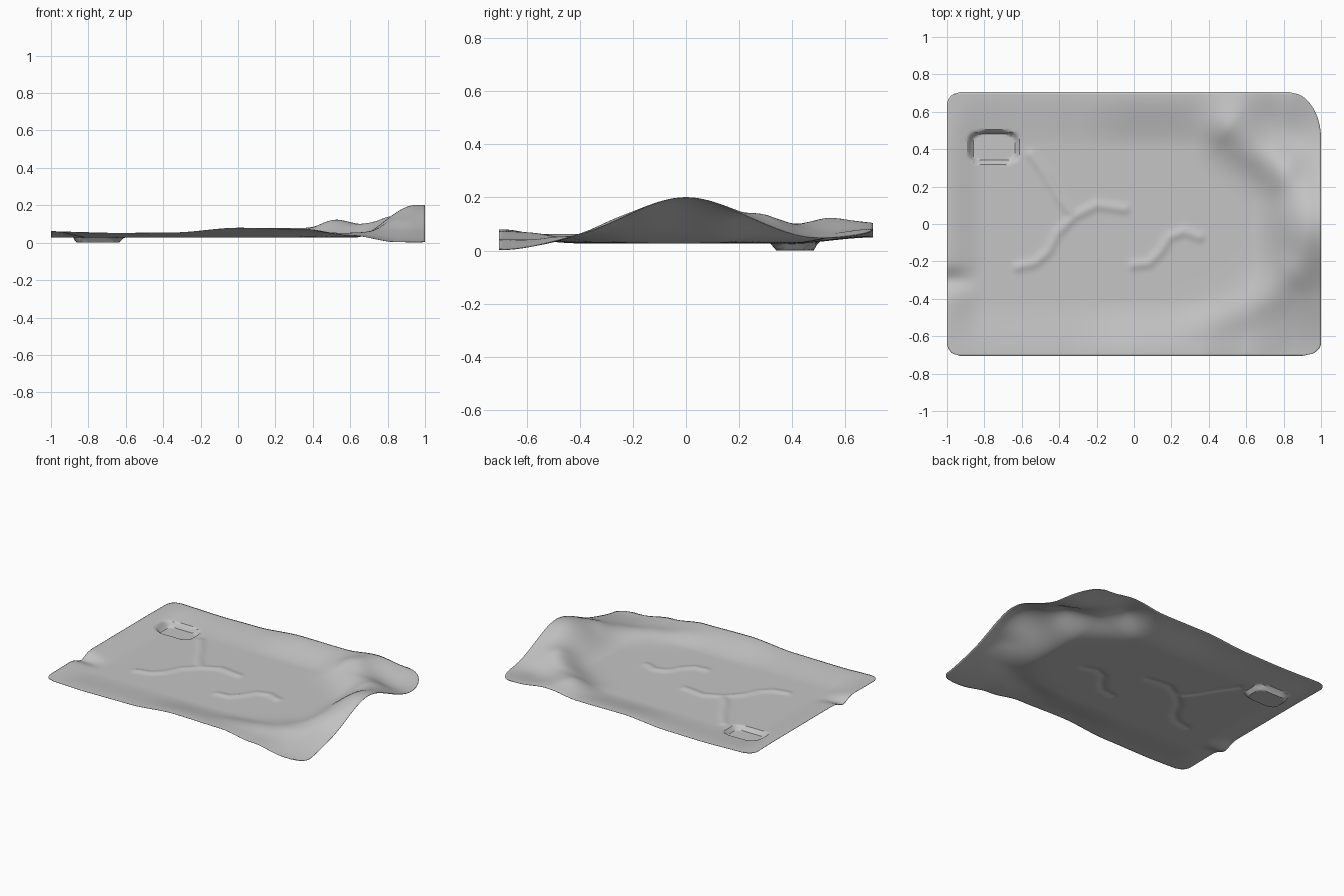
import bpy
import bmesh
from math import exp, sqrt
from mathutils import Vector
from mathutils.geometry import intersect_point_line

if "Cube" in bpy.data.objects:
    bpy.data.objects.remove(bpy.data.objects["Cube"], do_unlink=True)

HALF_X, HALF_Y = 1.0, 0.705
FLAT = 0.027


def smooth(a, b, v):
    t = min(max((v - a) / (b - a), 0), 1)
    return t * t * (3 - 2 * t)


def profile(points, v):
    """Eased height along an edge."""
    for (a, ha), (b, hb) in zip(points, points[1:]):
        if v <= b:
            return ha + (hb - ha) * smooth(a, b, v)
    return points[-1][1]


def ridge(path, width, x, y):
    """Soft fold, 1 on the path and fading to 0 away from it."""
    p, best = Vector((x, y, 0)), 9.0
    pts = [Vector((a, b, 0)) for a, b in path]
    for a, b in zip(pts, pts[1:]):
        t = min(max(intersect_point_line(p, a, b)[1], 0), 1)
        best = min(best, (p - a.lerp(b, t)).length)
    return exp(-(best / width) ** 2)


# Rise of the long edges and the small raised wrinkles
FRONT = [(-1, .03), (-.7, .022), (-.35, .025), (0, .05), (.35, .044),
         (.6, .012), (.85, -.025), (1, -.027)]
BACK = [(-1, .03), (-.6, .022), (-.35, .025), (0, .05), (.35, .048),
        (.6, .07), (.8, .05), (1, .025)]
WRINKLES = [
    [(-.62, -.23), (-.53, -.21), (-.46, -.15), (-.41, -.05), (-.32, .04), (-.2, .1), (-.05, .08)],
    [(-.32, .04), (-.4, .14), (-.47, .26), (-.55, .37)],
    [(0, -.22), (.08, -.21), (.14, -.15), (.19, -.07), (.27, -.04), (.35, -.07)],
]


def height(x, y):
    front, back = smooth(-.4, -.7, y), smooth(.4, .7, y)
    z = FLAT + front * profile(FRONT, x) + back * profile(BACK, x)
    # left edge curl with a pinched crease
    curl = smooth(-.8, -1, x) * (1 - exp(-((y + .3) / .06) ** 2))
    z += .033 * curl * (1 - front) * (1 - back)
    # lifted right edge
    z += .171 * smooth(.62, .95, x) * exp(-(y / .31) ** 2)
    # diagonal folds around the lifted edge
    z += .07 * ridge([(.52, .5), (.8, .3)], .13, x, y) * (1 - .6 * smooth(.75, 1, x))
    z += .025 * ridge([(.35, -.58), (.6, -.48), (.82, -.27)], .11, x, y) * (1 - front)
    # wrinkles
    z += .009 * max(ridge(w, .025, x, y) for w in WRINKLES)
    # sunken pocket
    r = (((x + .75) / .13) ** 4 + ((y - .41) / .083) ** 4) ** .25
    return max(z * smooth(.85, 1.1, r), 0)


def half_width(x, y):
    """Row half width, narrowed at the ends to round the corners."""
    if x < 0:
        rx, ry = .07, .07
    else:
        rx, ry = (.17, .25) if y > 0 else (.1, .07)
    over = max(abs(y) - (HALF_Y - ry), 0) / ry
    return HALF_X - rx + rx * sqrt(max(1 - over * over, 0))


# Cloth sheet
bm = bmesh.new()
bmesh.ops.create_grid(bm, x_segments=170, y_segments=120, size=1)
for v in bm.verts:
    x, y = v.co.x, v.co.y * HALF_Y
    x *= half_width(x, y)
    v.co = (x, y, height(x, y))
mesh = bpy.data.meshes.new("cloth_sheet")
bm.to_mesh(mesh)
bm.free()
cloth = bpy.data.objects.new("cloth_sheet", mesh)
bpy.context.collection.objects.link(cloth)

# Light grey fabric
fabric = bpy.data.materials.new("light_grey_fabric")
fabric.use_nodes = True
colour = (.56, .56, .56, 1)
fabric.diffuse_color = colour
fabric.node_tree.nodes["Principled BSDF"].inputs["Base Color"].default_value = colour
mesh.materials.append(fabric)

# Thin fabric thickness and smooth shading
bpy.context.view_layer.objects.active = cloth
cloth.select_set(True)
bpy.ops.object.shade_smooth_by_angle()
solid = cloth.modifiers.new("thickness", 'SOLIDIFY')
solid.thickness = .003
solid.offset = 1
